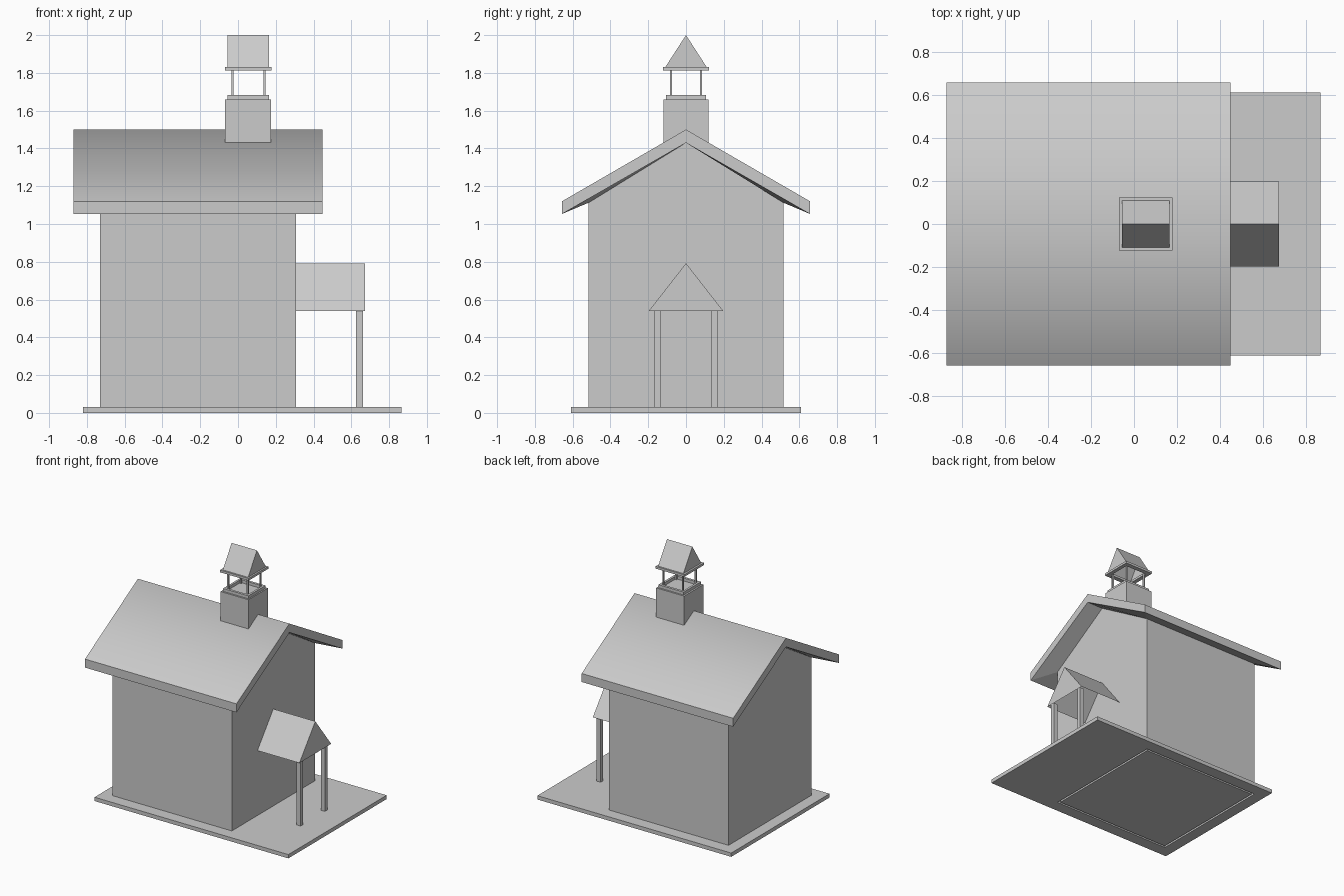
import bpy
import bmesh

cube = bpy.data.objects.get("Cube")
if cube:
    bpy.data.objects.remove(cube)

grey = bpy.data.materials.new("plain grey")
grey.use_nodes = True
COLOUR = (0.6, 0.6, 0.6, 1)
grey.diffuse_color = COLOUR
grey.node_tree.nodes["Principled BSDF"].inputs["Base Color"].default_value = COLOUR


def finish(name, bm):
    mesh = bpy.data.meshes.new(name)
    bm.to_mesh(mesh)
    bm.free()
    mesh.materials.append(grey)
    obj = bpy.data.objects.new(name, mesh)
    bpy.context.collection.objects.link(obj)
    return obj


def box(name, x0, x1, y0, y1, z0, z1):
    bm = bmesh.new()
    bmesh.ops.create_cube(bm, size=1)
    for v in bm.verts:
        v.co = (x1 if v.co.x > 0 else x0, y1 if v.co.y > 0 else y0,
                z1 if v.co.z > 0 else z0)
    return finish(name, bm)


def bridge(bm, a, b):
    """Join two closed vertex loops with quads."""
    n = len(a)
    return [bm.faces.new((a[i], a[(i + 1) % n], b[(i + 1) % n], b[i])) for i in range(n)]


def frame(name, outer, inner, z0, z1):
    """Flat rectangular ring; outer and inner are (x0, x1, half depth)."""
    bm = bmesh.new()

    def loop(r, z):
        x0, x1, y = r
        return [bm.verts.new(p) for p in ((x0, -y, z), (x1, -y, z), (x1, y, z), (x0, y, z))]
    loops = [loop(outer, z0), loop(outer, z1), loop(inner, z1), loop(inner, z0)]
    for i in range(4):
        bridge(bm, loops[i], loops[(i + 1) % 4])
    bmesh.ops.recalc_face_normals(bm, faces=bm.faces)
    return finish(name, bm)


def gable_shell(name, x0, x1, profile):
    """Profile in (y, z) swept along x, with end caps and an open bottom."""
    bm = bmesh.new()
    a, b = [[bm.verts.new((x, y, z)) for y, z in profile] for x in (x0, x1)]
    bm.faces.new(a)
    bm.faces.new(b[::-1])
    for i in range(len(a) - 1):
        bm.faces.new((a[i], b[i], b[i + 1], a[i + 1]))
    bmesh.ops.recalc_face_normals(bm, faces=bm.faces)
    # make normals point away from the middle
    if next(f for f in bm.faces if len(f.verts) == 4).normal.y > 0:
        bmesh.ops.reverse_faces(bm, faces=bm.faces)
    return finish(name, bm)


# Ground slab with a thin joint along the walls
WX0, WX1, WY = -0.73, 0.307, 0.515
frame("base_slab", (-0.82, 0.865, 0.61), (WX0, WX1, WY), 0, 0.03)
GAP = 0.015
box("floor", WX0 + GAP, WX1 - GAP, -WY + GAP, WY - GAP, 0, 0.03)

# Walls with gable ends
EAVE, PEAK = 1.113, 1.43
gable_shell("walls", WX0, WX1, [(-WY, 0.0), (-WY, EAVE), (0, PEAK), (WY, EAVE), (WY, 0.0)])

# Main roof: smooth top, plain edges and a soffit sloping in to the walls
bm = bmesh.new()


def roof_loop(x0, x1, y, low, high):
    pts = [(x0, -y, low), (x1, -y, low), (x1, 0, high),
           (x1, y, low), (x0, y, low), (x0, 0, high)]
    return [bm.verts.new(p) for p in pts]


top = roof_loop(-0.87, 0.447, 0.657, 1.12, 1.5)
rim = roof_loop(-0.87, 0.447, 0.657, 1.053, PEAK)
wall = roof_loop(WX0, WX1, WY, EAVE, PEAK)
slopes = [bm.faces.new((top[0], top[1], top[2], top[5])),
          bm.faces.new((top[5], top[2], top[3], top[4]))]
bridge(bm, top, rim)
bridge(bm, rim, wall)
bmesh.ops.recalc_face_normals(bm, faces=bm.faces)
if slopes[0].normal.z < 0:
    bmesh.ops.reverse_faces(bm, faces=bm.faces)
for f in slopes:
    f.smooth = True
    for e in f.edges:
        e.smooth = all(g in slopes for g in e.link_faces)
finish("main_roof", bm)

# Bell tower
box("tower_block", -0.068, 0.175, -0.12, 0.12, 1.4, 1.66)
frame("tower_sill", (-0.055, 0.165, 0.107), (-0.038, 0.148, 0.088), 1.66, 1.683)
for px, side in ((-0.029, "right"), (0.14, "left")):
    for py, end in ((-0.079, "front"), (0.079, "back")):
        box(f"tower_post_{end}_{side}", px - 0.006, px + 0.006,
            py - 0.006, py + 0.006, 1.66, 1.815)
frame("tower_cornice", (-0.07, 0.178, 0.123), (-0.038, 0.148, 0.088), 1.812, 1.83)
gable_shell("tower_roof", -0.055, 0.165, [(-0.11, 1.83), (0, 2.0), (0.11, 1.83)])

# Porch over the entrance
gable_shell("porch_roof", WX1, 0.672, [(-0.197, 0.54), (0, 0.792), (0.197, 0.54)])
for py, end in ((-0.151, "front"), (0.151, "back")):
    box(f"porch_post_{end}", 0.625, 0.661, py - 0.016, py + 0.016, 0.02, 0.55)
